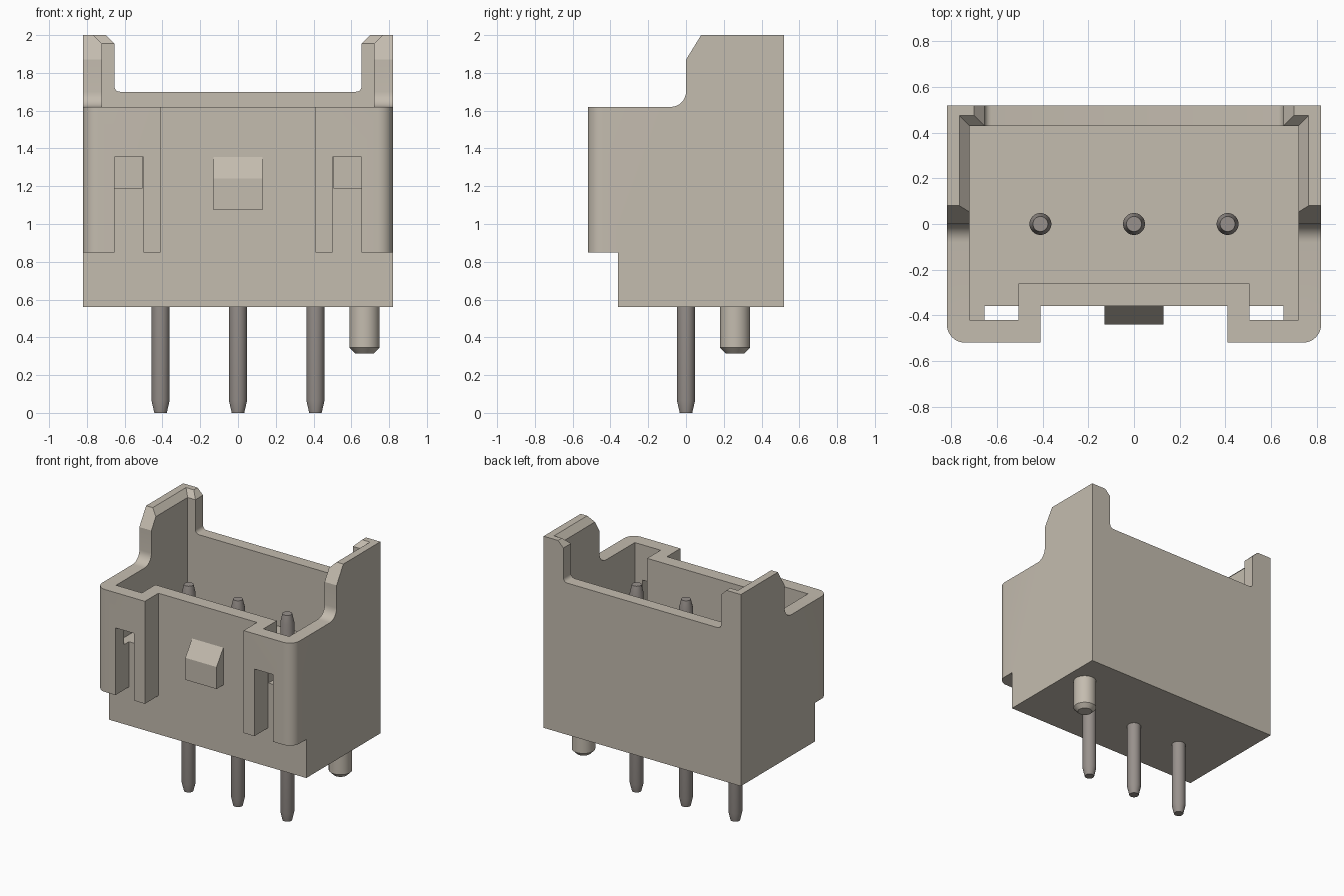
import bpy, bmesh, math
from mathutils import Vector

if "Cube" in bpy.data.objects:
    bpy.data.objects.remove(bpy.data.objects["Cube"], do_unlink=True)


def material(name, rgb):
    m = bpy.data.materials.new(name)
    m.use_nodes = True
    m.diffuse_color = (*rgb, 1)
    bsdf = next(n for n in m.node_tree.nodes if n.type == 'BSDF_PRINCIPLED')
    bsdf.inputs["Base Color"].default_value = (*rgb, 1)
    return m


plastic = material("warm_beige_plastic", (0.552, 0.503, 0.429))
metal = material("grey_metal", (0.314, 0.283, 0.262))


def finish(name, bm, mat):
    bmesh.ops.recalc_face_normals(bm, faces=bm.faces)
    me = bpy.data.meshes.new(name)
    bm.to_mesh(me)
    bm.free()
    me.materials.append(mat)
    ob = bpy.data.objects.new(name, me)
    bpy.context.collection.objects.link(ob)
    return ob


def prism(points, axis, lo, hi):
    """Extrude a 2D outline along an axis; the outline uses the other two axes in order."""
    bm = bmesh.new()

    def place(p, d):
        c = list(p)
        c.insert("xyz".index(axis), d)
        return Vector(c)
    face = bm.faces.new([bm.verts.new(place(p, lo)) for p in points])
    out = bmesh.ops.extrude_face_region(bm, geom=[face])
    bmesh.ops.translate(bm, vec=place((0, 0), hi - lo),
                        verts=[v for v in out["geom"] if isinstance(v, bmesh.types.BMVert)])
    return bm


def arc(cx, cy, r, a0, a1, n=8):
    return [(cx + r * math.cos(math.radians(a0 + (a1 - a0) * i / n)),
             cy + r * math.sin(math.radians(a0 + (a1 - a0) * i / n))) for i in range(n + 1)]


def mirrored(half):
    """Close a right-half outline with its reflection in x."""
    return half + [(-x, y) for x, y in reversed(half)]


def smooth(ob):
    bpy.ops.object.select_all(action='DESELECT')
    ob.select_set(True)
    bpy.context.view_layer.objects.active = ob
    bpy.ops.object.shade_smooth_by_angle(angle=math.radians(25))


def cut(ob, bm):
    tool = finish("cutter", bm, plastic)
    tool.hide_render = True
    mod = ob.modifiers.new("cut", 'BOOLEAN')
    mod.operation = 'DIFFERENCE'
    mod.solver = 'EXACT'
    mod.object = tool
    bpy.context.view_layer.objects.active = ob
    bpy.ops.object.modifier_apply(modifier=mod.name)
    bpy.data.objects.remove(tool, do_unlink=True)


# Housing: stepped side profile with rounded front corners
side = [(-0.52, 0.56), (0.52, 0.56), (0.52, 2.0), (0.08, 2.0), (0, 1.87)]
side += arc(-0.08, 1.70, 0.08, 0, -90) + [(-0.52, 1.62)]
bm = prism(side, "x", -0.82, 0.82)
corners = [e for e in bm.edges if all(v.co.y < -0.519 for v in e.verts)
           and abs(e.verts[0].co.z - e.verts[1].co.z) > 0.5]
bmesh.ops.bevel(bm, geom=corners, offset=0.08, segments=8, profile=0.5, affect='EDGES')
housing = finish("housing", bm, plastic)

# Front recess, undercut and the two slots
cut(housing, prism(mirrored([(0.9, 0.5), (0.9, 0.85), (0.655, 0.85), (0.655, 1.355),
                             (0.5, 1.355), (0.5, 0.85), (0.41, 0.85), (0.41, 1.8)]),
                   "y", -0.7, -0.36))

# Inner cavity
cut(housing, prism(mirrored([(0.505, -0.26), (0.505, -0.42), (0.72, -0.42), (0.72, 0.43)]),
                   "z", 1.19, 2.1))

# Notch in the back wall between the corner posts
notch = arc(0.625, 1.73, 0.03, -90, 0, 5) + [(0.655, 1.955), (0.75, 2.05)]
cut(housing, prism(mirrored(notch), "y", 0.3, 0.7))

# Chamfered lead-in along the top inner edges
bm = prism([(-0.70, -0.3), (0.70, -0.3), (0.70, 0.41), (-0.70, 0.41)], "z", 1.935, 2.02)
for v in bm.verts:
    if v.co.z > 2:
        v.co.x += math.copysign(0.085, v.co.x)
        if v.co.y > 0:
            v.co.y += 0.085
cut(housing, bm)
smooth(housing)

# Latch wedge on the front wall
finish("latch_wedge", prism([(-0.35, 1.075), (-0.44, 1.075), (-0.44, 1.24),
                             (-0.36, 1.355), (-0.35, 1.355)], "x", -0.13, 0.13), plastic)


def turned(name, x, y, profile, mat, n=32):
    """Round part built from (radius, height) rings."""
    bm = bmesh.new()
    rings = [[bm.verts.new((x + r * math.cos(math.tau * i / n),
                            y + r * math.sin(math.tau * i / n), z)) for i in range(n)]
             for r, z in profile]
    for a, b in zip(rings, rings[1:]):
        for i in range(n):
            j = (i + 1) % n
            bm.faces.new((a[i], a[j], b[j], b[i]))
    bm.faces.new(rings[0])
    bm.faces.new(rings[-1])
    smooth(finish(name, bm, mat))


# Contact pins and the locating peg
for name, x in (("right_pin", -0.41), ("middle_pin", 0), ("left_pin", 0.41)):
    turned(name, x, 0, [(0.033, 0), (0.048, 0.065), (0.048, 1.485), (0.033, 1.55)], metal)
turned("locating_peg", 0.67, 0.26, [(0.05, 0.315), (0.08, 0.345), (0.08, 0.6)], plastic)
